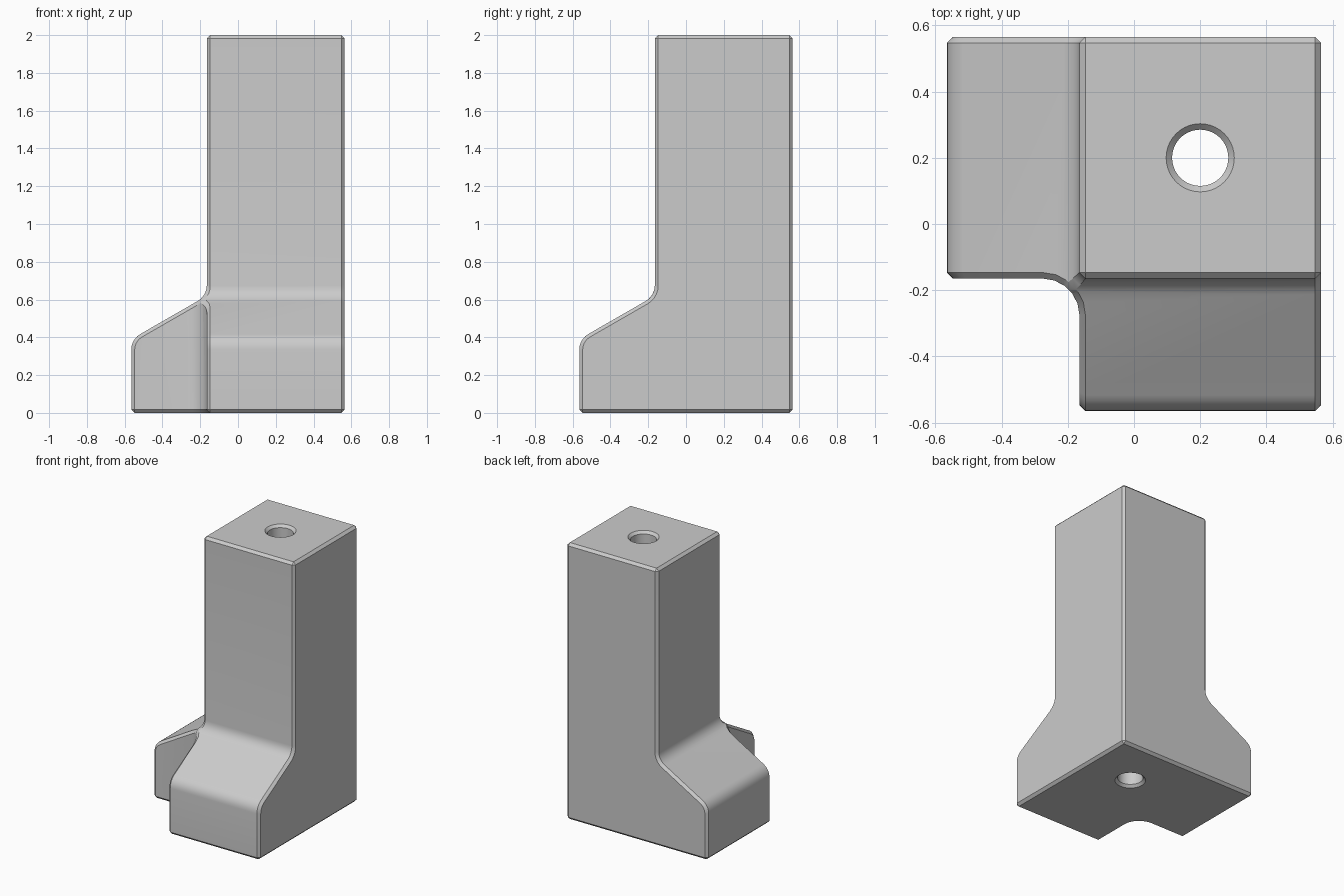
import bpy, bmesh, math
from mathutils import Vector, Matrix

if "Cube" in bpy.data.objects:
    bpy.data.objects.remove(bpy.data.objects["Cube"])

CH = 0.018          # chamfer on all outer edges
END, WALL = -0.565, -0.165
HOLE = (0.2, 0.2)


def rounded(points):
    """Outline from (u, v, radius, segments) corners."""
    out = []
    for i, (u, v, r, n) in enumerate(points):
        c = Vector((u, v))
        if r == 0:
            out.append(c)
            continue
        d1 = (c - Vector(points[i - 1][:2])).normalized()
        d2 = (Vector(points[(i + 1) % len(points)][:2]) - c).normalized()
        turn = math.atan2(d1.x * d2.y - d1.y * d2.x, d1.dot(d2))
        start = c - d1 * r * math.tan(abs(turn) / 2)
        centre = c + (d2 - d1).normalized() * r / math.cos(turn / 2)
        for k in range(n + 1):
            out.append(centre + Matrix.Rotation(turn * k / n, 2) @ (start - centre))
    return out


def prism(name, outline, place, low, high):
    """Extrude an outline; place maps (u, v, depth) to a 3D point."""
    bm = bmesh.new()
    a = [bm.verts.new(place(p.x, p.y, low)) for p in outline]
    b = [bm.verts.new(place(p.x, p.y, high)) for p in outline]
    bm.faces.new(a)
    bm.faces.new(b[::-1])
    for i in range(len(a)):
        j = (i + 1) % len(a)
        bm.faces.new((a[i], b[i], b[j], a[j]))
    bmesh.ops.recalc_face_normals(bm, faces=bm.faces)
    return to_object(name, bm)


def to_object(name, bm):
    mesh = bpy.data.meshes.new(name)
    bm.to_mesh(mesh)
    bm.free()
    ob = bpy.data.objects.new(name, mesh)
    bpy.context.collection.objects.link(ob)
    return ob


def boolean(target, tool, operation):
    mod = target.modifiers.new("cut", 'BOOLEAN')
    mod.operation, mod.solver, mod.object = operation, 'EXACT', tool
    bpy.context.view_layer.objects.active = target
    bpy.ops.object.modifier_apply(modifier=mod.name)
    bpy.data.objects.remove(tool)


# Side profile: tall column with a sloping foot
side = rounded([(0.8, -0.2, 0, 0), (0.8, 2.2, 0, 0), (WALL, 2.2, 0, 0),
                (WALL, 0.62, 0.095, 5), (END, 0.39, 0.095, 5), (END, -0.2, 0, 0)])
post = prism("corner_post", side, lambda u, v, d: (d, u, v), -1, 1)
other = prism("side_profile", side, lambda u, v, d: (u, d, v), -1, 1)
boolean(post, other, 'INTERSECT')

# L-shaped footprint with a rounded inner corner
plan = rounded([(0.565, 0.565, 0, 0), (-0.8, 0.565, 0, 0), (-0.8, WALL, 0, 0),
                (WALL, WALL, 0.11, 5), (WALL, -0.8, 0, 0), (0.565, -0.8, 0, 0)])
boolean(post, prism("footprint", plan, lambda u, v, d: (u, v, d), 0, 2), 'INTERSECT')

# Through hole, flared at both ends
bm = bmesh.new()
R, N = 0.085, 40
rings = []
for z, r in ((-0.05, R + CH + 0.05), (CH, R), (2 - CH, R), (2.05, R + CH + 0.05)):
    rings.append([bm.verts.new((HOLE[0] + r * math.cos(2 * math.pi * k / N),
                                HOLE[1] + r * math.sin(2 * math.pi * k / N), z))
                  for k in range(N)])
for lo, hi in zip(rings, rings[1:]):
    for k in range(N):
        bm.faces.new((lo[k], lo[(k + 1) % N], hi[(k + 1) % N], hi[k]))
bm.faces.new(rings[0][::-1])
bm.faces.new(rings[-1])
boolean(post, to_object("hole_cutter", bm), 'DIFFERENCE')

# Chamfer the convex outer edges, leaving the hole alone
bm = bmesh.new()
bm.from_mesh(post.data)
bmesh.ops.remove_doubles(bm, verts=bm.verts, dist=0.003)
bmesh.ops.dissolve_limit(bm, angle_limit=math.radians(1), verts=bm.verts, edges=bm.edges)
sharp = []
for e in bm.edges:
    near_hole = all(math.hypot(v.co.x - HOLE[0], v.co.y - HOLE[1]) < 0.15 for v in e.verts)
    if len(e.link_faces) == 2 and not near_hole and e.calc_face_angle_signed() > math.radians(35):
        sharp.append(e)
bmesh.ops.bevel(bm, geom=sharp, offset=CH, offset_type='OFFSET', segments=1,
                profile=0.5, affect='EDGES', clamp_overlap=False)
bm.to_mesh(post.data)
bm.free()

# Plain grey finish, smooth rounds with crisp chamfers
grey = bpy.data.materials.new("light_grey")
grey.diffuse_color = (0.6, 0.6, 0.6, 1)
grey.use_nodes = True
grey.node_tree.nodes["Principled BSDF"].inputs["Base Color"].default_value = grey.diffuse_color
post.data.materials.clear()
post.data.materials.append(grey)
for poly in post.data.polygons:
    poly.material_index = 0
bpy.ops.object.select_all(action='DESELECT')
post.select_set(True)
bpy.context.view_layer.objects.active = post
bpy.ops.object.shade_smooth_by_angle(angle=math.radians(30))
